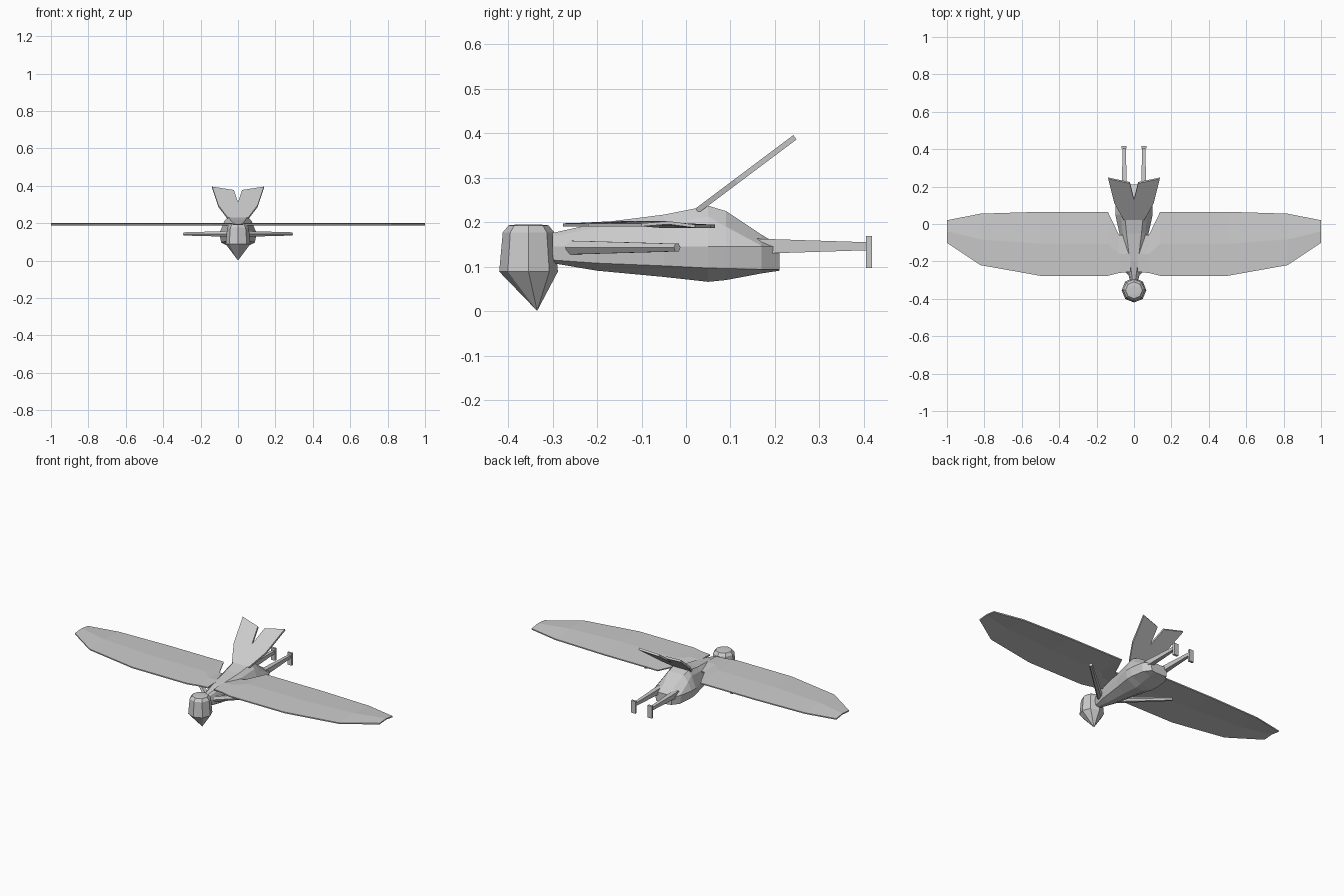
import bpy, bmesh, math
from mathutils import Vector

if "Cube" in bpy.data.objects:
    bpy.data.objects.remove(bpy.data.objects["Cube"])

GREY = (0.6, 0.6, 0.6, 1)
mat = bpy.data.materials.new("plain_grey")
mat.use_nodes = True
mat.diffuse_color = GREY
mat.node_tree.nodes["Principled BSDF"].inputs["Base Color"].default_value = GREY


def finish(name, bm):
    bmesh.ops.recalc_face_normals(bm, faces=bm.faces)
    mesh = bpy.data.meshes.new(name)
    bm.to_mesh(mesh)
    bm.free()
    mesh.materials.append(mat)
    ob = bpy.data.objects.new(name, mesh)
    bpy.context.collection.objects.link(ob)
    return ob


def loft(name, rings):
    """Skin equal-length closed rings and cap both ends."""
    bm = bmesh.new()
    loops = [[bm.verts.new(p) for p in ring] for ring in rings]
    for a, b in zip(loops, loops[1:]):
        for i in range(len(a)):
            j = (i + 1) % len(a)
            bm.faces.new((a[i], a[j], b[j], b[i]))
    bm.faces.new(loops[0])
    bm.faces.new(loops[-1])
    bmesh.ops.remove_doubles(bm, verts=bm.verts, dist=0.0005)
    return finish(name, bm)


def mirror(ob):
    ob.modifiers.new("Mirror", 'MIRROR')
    return ob


def box_ring(x, y, z, w, h):
    return [(x + sx * w, y, z + sz * h) for sx, sz in ((-1, -1), (1, -1), (1, 1), (-1, 1))]


# Body: y, then (half width, height) of roof, shoulder, waist, flank, belly
stations = [
    (-0.30, (.008, .176), (.018, .168), (.022, .145), (.018, .115), (.008, .108)),
    (-0.20, (.022, .198), (.035, .188), (.050, .145), (.045, .108), (.015, .091)),
    (-0.05, (.040, .217), (.060, .198), (.078, .145), (.070, .102), (.025, .077)),
    (0.05, (.050, .237), (.072, .213), (.100, .145), (.090, .097), (.030, .066)),
    (0.09, (.048, .225), (.076, .190), (.100, .145), (.090, .096), (.030, .070)),
    (0.17, (.035, .172), (.083, .147), (.087, .145), (.080, .094), (.030, .085)),
    (0.21, (.030, .148), (.050, .147), (.055, .145), (.050, .094), (.025, .091)),
]
loft("body", [[(x, y, z) for x, z in half] + [(-x, y, z) for x, z in reversed(half)]
              for y, *half in stations])

# Head: octagonal drum with a low crown, drawn to a beak point
head_y = -0.354
head = []
for r, z, y in ((.024, .195, head_y), (.045, .193, head_y), (.058, .177, head_y),
                (.066, .089, head_y), (.001, .002, -0.335)):
    head.append([(r * math.cos(k * math.pi / 4), y + r * math.sin(k * math.pi / 4), z)
                 for k in range(8)])
loft("head", head)

# Wings: half x, leading edge y, trailing edge y, with a shallow ridge along the span
plan = [(0.02, -.255, -.06), (0.08, -.262, -.06), (0.14, -.277, .065),
        (0.5, -.277, .065), (0.82, -.22, .055), (1.0, -.10, .02)]
bm = bmesh.new()
rows = []
for x, front, back in plan:
    ridge = front + (back - front) * 0.5
    rows.append([bm.verts.new(p) for p in ((x, front, .194), (x, ridge, .199), (x, back, .191))])
for a, b in zip(rows, rows[1:]):
    for i in range(2):
        bm.faces.new((a[i], b[i], b[i + 1], a[i + 1]))
wings = mirror(finish("wings", bm))
thick = wings.modifiers.new("Thickness", 'SOLIDIFY')
thick.thickness, thick.offset = 0.007, 0

# Tail: forked fan rising backwards; x and distance up the slope
outline = [(0, 0), (.055, 0), (.105, .11), (.138, .275), (.022, .245), (0, .135)]
slope = Vector((0, .80, .60))
root = Vector((0, .025, .226))
bm = bmesh.new()
half = [root + Vector((x, 0, 0)) + slope * d for x, d in outline]
bm.faces.new([bm.verts.new(p) for p in half])
tail = mirror(finish("tail_fan", bm))
thick = tail.modifiers.new("Thickness", 'SOLIDIFY')
thick.thickness, thick.offset = 0.012, 0

# Front arms: tapered six-sided rods swept out and back under the wings
start, end = Vector((.02, -.258, .143)), Vector((.287, -.02, .143))
axis = (end - start).normalized()
side = axis.cross(Vector((0, 0, 1)))
rings = []
for centre, w, h in ((start, .018, .018), (end, .010, .010)):
    rings.append([centre + side * w * math.cos(k * math.pi / 3)
                  + Vector((0, 0, h * math.sin(k * math.pi / 3))) for k in range(6)])
mirror(loft("front_arms", rings))

# Hind legs and upright feet
mirror(loft("hind_legs", [box_ring(.052, .16, .146, .015, .017),
                          box_ring(.052, .407, .146, .008, .009)]))
mirror(loft("hind_feet", [box_ring(.054, y, .133, .014, .036) for y in (.405, .418)]))
